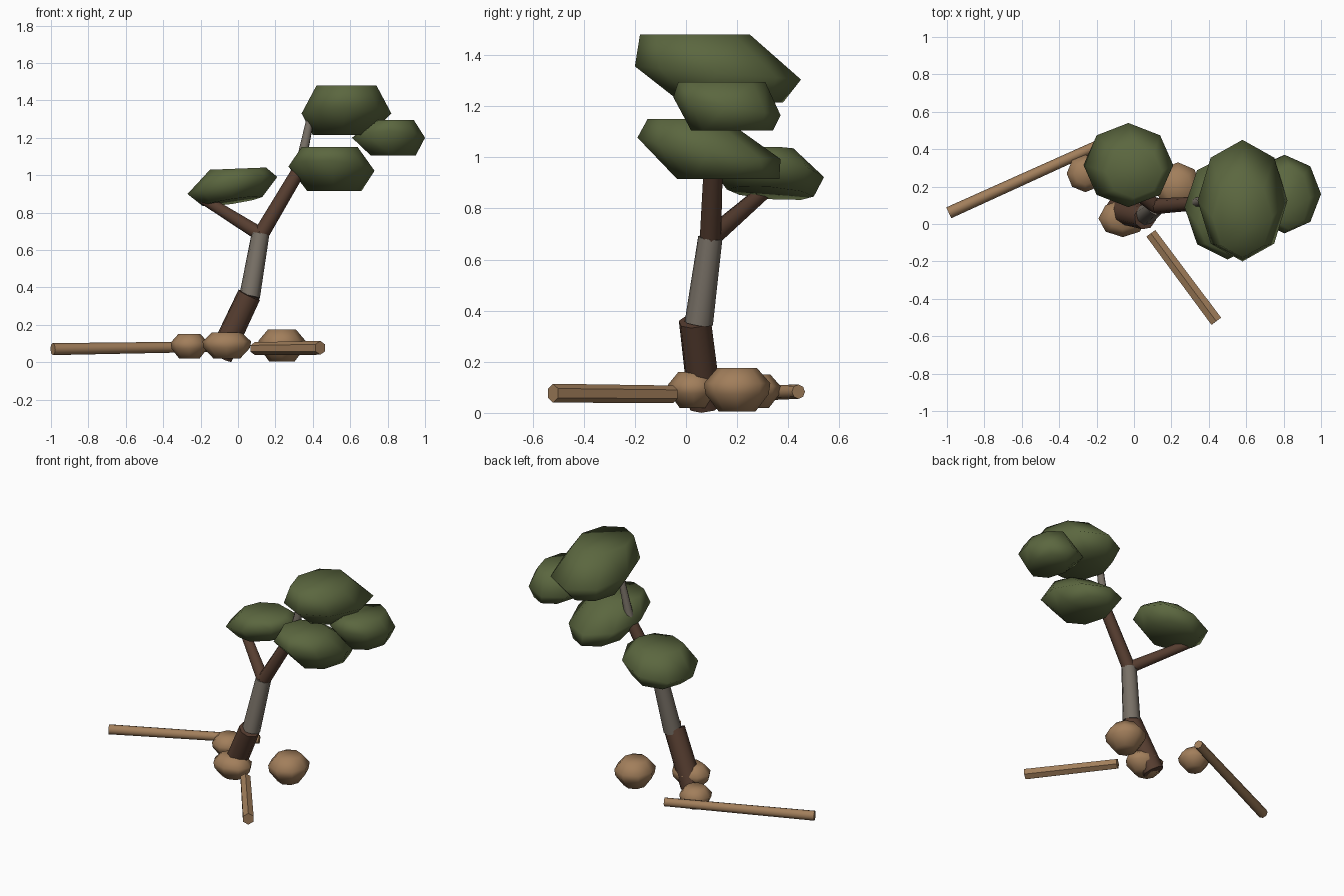
import bpy
import bmesh
from math import cos, sin, tau
from mathutils import Vector

if "Cube" in bpy.data.objects:
    bpy.data.objects.remove(bpy.data.objects["Cube"])


def material(name, rgb):
    mat = bpy.data.materials.new(name)
    mat.use_nodes = True
    colour = (*rgb, 1.0)
    mat.diffuse_color = colour
    bsdf = mat.node_tree.nodes["Principled BSDF"]
    bsdf.inputs["Base Color"].default_value = colour
    bsdf.inputs["Roughness"].default_value = 0.9
    return mat


leaf = material("leaf green", (0.105, 0.135, 0.05))
bark = material("dark bark", (0.095, 0.048, 0.03))
grey = material("grey bark", (0.19, 0.165, 0.135))
tan = material("tan wood", (0.36, 0.21, 0.105))


def finish(name, bm, mat, angle):
    bmesh.ops.recalc_face_normals(bm, faces=bm.faces)
    mesh = bpy.data.meshes.new(name)
    bm.to_mesh(mesh)
    bm.free()
    mesh.materials.append(mat)
    obj = bpy.data.objects.new(name, mesh)
    bpy.context.collection.objects.link(obj)
    bpy.ops.object.select_all(action="DESELECT")
    obj.select_set(True)
    bpy.context.view_layer.objects.active = obj
    bpy.ops.object.shade_smooth_by_angle(angle=angle)
    return obj


def clump(name, mat, rings, sides=8):
    """Faceted lump wrapped around rings of (centre, radii, slope)."""
    bm = bmesh.new()
    for (cx, cy, cz), (rx, ry), (sx, sy) in rings:
        for i in range(sides):
            dx, dy = rx * cos(tau * i / sides), ry * sin(tau * i / sides)
            bm.verts.new((cx + dx, cy + dy, cz + dx * sx + dy * sy))
    bmesh.ops.convex_hull(bm, input=bm.verts)
    finish(name, bm, mat, 1.6)


def limb(name, mat, start, end, r1, r2, sides=8):
    """Tapered round limb between two points."""
    start, end = Vector(start), Vector(end)
    axis = end - start
    bm = bmesh.new()
    bmesh.ops.create_cone(bm, cap_ends=True, segments=sides, radius1=r1,
                          radius2=r2, depth=axis.length)
    turn = axis.to_track_quat("Z", "Y").to_matrix()
    bmesh.ops.rotate(bm, verts=bm.verts, matrix=turn)
    bmesh.ops.translate(bm, verts=bm.verts, vec=(start + end) / 2)
    finish(name, bm, mat, 1.0)


# Leaf canopies: bottom, middle and top rings
level = (0, 0)
clump("canopy_top", leaf, [
    ((.55, .18, 1.215), (.15, .20), level),
    ((.58, .125, 1.33), (.24, .325), (0, -.08)),
    ((.58, .035, 1.48), (.16, .215), level)])
clump("canopy_side", leaf, [
    ((.83, .18, 1.105), (.12, .16), level),
    ((.805, .16, 1.20), (.195, .21), (0, -.17)),
    ((.83, .14, 1.295), (.11, .17), level)])
clump("canopy_middle", leaf, [
    ((.515, .165, .915), (.145, .20), level),
    ((.50, .09, 1.035), (.23, .28), (-.05, -.15)),
    ((.49, .0, 1.15), (.15, .15), level)])
clump("canopy_low", leaf, [
    ((-.03, .33, .86), (.16, .17), (.15, -.08)),
    ((-.03, .315, .945), (.24, .225), (.19, -.1)),
    ((0, .28, 1.035), (.15, .14), (.04, 0))])

# Trunk and branches
limb("trunk_base", bark, (-.095, .075, .03), (.06, .035, .36), .068, .065)
limb("trunk_upper", grey, (.062, .05, .35), (.12, .095, .685), .056, .048)
limb("branch_right", bark, (.115, .095, .67), (.34, .11, 1.05), .042, .036)
limb("branch_left", bark, (.125, .09, .68), (-.18, .31, .87), .04, .03)
limb("branch_tip", grey, (.335, .115, 1.06), (.395, .13, 1.34), .028, .02)

# Lumps at the foot of the trunk
for name, (x, y, z), (rx, ry, rz) in (
        ("foot_lump_front", (-.06, .03, .09), (.13, .10, .07)),
        ("foot_lump_back", (.235, .20, .09), (.125, .13, .085)),
        ("foot_lump_side", (-.26, .27, .085), (.10, .10, .065))):
    clump(name, tan, [
        ((x, y, z - rz), (rx * .55, ry * .55), level),
        ((x, y, z - rz * .2), (rx * .95, ry * .95), level),
        ((x, y, z + rz * .3), (rx, ry), level),
        ((x, y, z + rz), (rx * .6, ry * .6), level)])

# Fallen poles on the ground
limb("long_pole", tan, (-.99, .06, .07), (-.15, .44, .083), .032, .028)
limb("short_pole", tan, (.09, -.05, .073), (.44, -.52, .077), .034, .037, 6)
